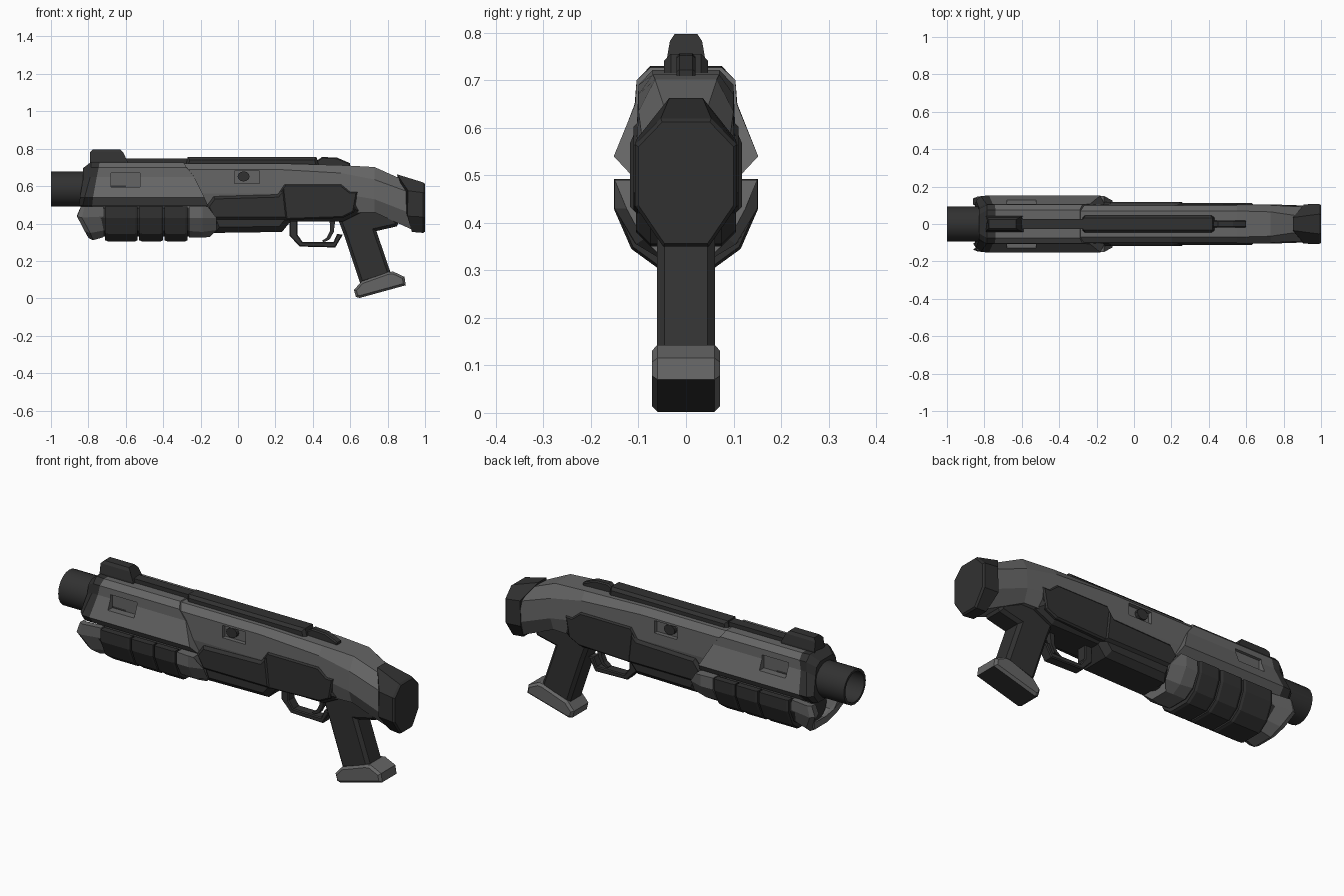
import bpy, bmesh, math


def material(name, v):
    m = bpy.data.materials.new(name)
    m.diffuse_color = (v, v, v, 1)
    return m


LIGHT = material("mid_grey_shell", 0.13)
DARK = material("charcoal_polymer", 0.031)


def finish(name, bm, mat):
    bmesh.ops.recalc_face_normals(bm, faces=bm.faces[:])
    me = bpy.data.meshes.new(name)
    bm.to_mesh(me)
    bm.free()
    me.materials.append(mat)
    ob = bpy.data.objects.new(name, me)
    bpy.context.collection.objects.link(ob)
    return ob


def loft(name, rings, mat):
    """Skin equal-length rings of points and cap both ends."""
    bm = bmesh.new()
    vs = [[bm.verts.new(p) for p in r] for r in rings]
    n = len(rings[0])
    for a, b in zip(vs, vs[1:]):
        for i in range(n):
            j = (i + 1) % n
            bm.faces.new((a[i], a[j], b[j], b[i]))
    bm.faces.new(vs[0])
    bm.faces.new(vs[-1])
    return finish(name, bm, mat)


def slab(name, profile, w, mat, bevel=0.0, y=0.0):
    """Side profile (x, z) extruded to +-w with chamfered rims."""
    bm = bmesh.new()
    a = [bm.verts.new((x, y - w, z)) for x, z in profile]
    b = [bm.verts.new((x, y + w, z)) for x, z in profile]
    n = len(a)
    caps = [bm.faces.new(a), bm.faces.new(b[::-1])]
    for i in range(n):
        bm.faces.new((a[i], b[i], b[(i + 1) % n], a[(i + 1) % n]))
    bmesh.ops.recalc_face_normals(bm, faces=bm.faces[:])
    if bevel:
        rim = list({e for f in caps for e in f.edges})
        bmesh.ops.bevel(bm, geom=rim, offset=bevel, segments=1,
                        affect='EDGES', clamp_overlap=True)
    return finish(name, bm, mat)


def sym(half):
    return half + [(-y, z) for y, z in reversed(half)]


def ring(xs, half):
    """Mirrored section; xs is one x or one per half-section point."""
    if not isinstance(xs, list):
        xs = [xs] * len(half)
    return [(x, y, z) for x, (y, z) in zip(xs + xs[::-1], sym(half))]


def circle(x, r, z, n=20):
    return [(x, r * math.cos(2 * math.pi * i / n), z + r * math.sin(2 * math.pi * i / n))
            for i in range(n)]


def smooth(ob):
    bpy.ops.object.select_all(action='DESELECT')
    ob.select_set(True)
    bpy.context.view_layer.objects.active = ob
    bpy.ops.object.shade_smooth_by_angle(angle=math.radians(35))


def cut_windows(ob, x0, x1, z0, z1, depth):
    """Cut a rectangular recess into both sides."""
    for s in (-1, 1):
        c = slab("cutter", [(x0, z0), (x1, z0), (x1, z1), (x0, z1)], 0.1, LIGHT,
                 y=s * (depth + 0.1))
        mod = ob.modifiers.new("window", 'BOOLEAN')
        mod.operation = 'DIFFERENCE'
        mod.object = c
        bpy.context.view_layer.objects.active = ob
        bpy.ops.object.modifier_apply(modifier=mod.name)
        bpy.data.objects.remove(c)


# Barrel and magazine tube
smooth(loft("barrel", [circle(-0.6, 0.093, 0.585), circle(-1, 0.093, 0.585),
                       circle(-1, 0.08, 0.585), circle(-0.7, 0.08, 0.585)], DARK))
smooth(loft("magazine_tube", [circle(-0.78, 0.075, 0.425), circle(-0.1, 0.075, 0.425)], DARK))

# Front housing with slanted rear edge, and its dark collar
house = [(0.075, 0.727), (0.104, 0.70), (0.107, 0.65), (0.152, 0.54), (0.11, 0.495)]
collar_x = [-0.74, -0.745, -0.755, -0.775, -0.78]
housing = loft("front_housing", [ring(collar_x, house),
                                 ring([-0.29, -0.275, -0.235, -0.18, -0.16], house)], LIGHT)
cut_windows(housing, -0.68, -0.525, 0.595, 0.67, 0.09)
loft("front_collar", [
    ring([-0.83, -0.83, -0.83, -0.845, -0.85],
         [(0.05, 0.695), (0.08, 0.675), (0.09, 0.63), (0.125, 0.54), (0.095, 0.497)]),
    ring([-0.785, -0.785, -0.79, -0.82, -0.83],
         [(0.075, 0.73), (0.104, 0.70), (0.108, 0.65), (0.15, 0.54), (0.11, 0.495)]),
    ring(collar_x, house)], DARK)

# Upper receiver running back into the stock
receiver = loft("receiver_and_stock", [
    ring(-0.30, [(0.07, 0.722), (0.10, 0.69), (0.105, 0.56), (0.09, 0.47)]),
    ring(0.20, [(0.07, 0.722), (0.10, 0.69), (0.105, 0.56), (0.09, 0.45)]),
    ring(0.55, [(0.07, 0.712), (0.10, 0.67), (0.105, 0.56), (0.09, 0.46)]),
    ring(0.73, [(0.065, 0.702), (0.10, 0.635), (0.105, 0.53), (0.08, 0.46)]),
    ring(0.935, [(0.035, 0.61), (0.09, 0.56), (0.098, 0.45), (0.05, 0.365)])], LIGHT)
cut_windows(receiver, -0.02, 0.115, 0.615, 0.68, 0.08)
for s in (-1, 1):
    pts = [(0.03 + 0.032 * math.cos(k * math.pi / 6), 0.652 + 0.027 * math.sin(k * math.pi / 6))
           for k in range(12)]
    slab("port_bolt", pts, 0.012, DARK, y=s * 0.086)

# Dark lower receiver and side panels, the forward one bulging further out
slab("lower_receiver", [(-0.18, 0.50), (-0.12, 0.35), (0.235, 0.355), (0.28, 0.41),
                        (0.56, 0.41), (0.66, 0.46), (0.64, 0.56), (-0.13, 0.545)],
     0.105, DARK, 0.03)
slab("forward_side_panel", [(-0.17, 0.49), (-0.13, 0.545), (0.21, 0.555), (0.25, 0.60),
                            (0.27, 0.42), (-0.13, 0.42)], 0.118, DARK, 0.014)
slab("rear_side_panel", [(0.18, 0.553), (0.21, 0.555), (0.25, 0.61), (0.55, 0.61),
                         (0.60, 0.57), (0.64, 0.57), (0.62, 0.46), (0.56, 0.43),
                         (0.27, 0.42), (0.18, 0.42)], 0.111, DARK, 0.008)

# Butt pad
loft("butt_pad", [
    ring([0.85, 0.91, 0.905, 0.93], [(0.035, 0.663), (0.105, 0.575), (0.105, 0.44), (0.045, 0.355)]),
    ring([0.99, 0.99, 0.99, 0.99], [(0.053, 0.62), (0.107, 0.565), (0.107, 0.435), (0.048, 0.35)]),
    ring(1.0, [(0.05, 0.612), (0.1, 0.56), (0.1, 0.437), (0.045, 0.356)])], DARK)

# Pistol grip with lighter cap and dark sole
slab("pistol_grip", [(0.53, 0.44), (0.54, 0.41), (0.57, 0.33), (0.655, 0.075), (0.82, 0.125),
                     (0.74, 0.36), (0.85, 0.385), (0.86, 0.41), (0.78, 0.47), (0.56, 0.50)],
     0.061, DARK, 0.016)
cap = slab("grip_cap", [(0.62, 0.045), (0.66, 0.09), (0.80, 0.14), (0.83, 0.143), (0.89, 0.115),
                        (0.897, 0.07), (0.65, 0.002), (0.63, 0.008)], 0.072, LIGHT, 0.012)
cap.data.materials.append(DARK)
for f in cap.data.polygons:
    f.material_index = int(f.normal.z < -0.9)

# Trigger guard and trigger
slab("trigger_guard", [(0.275, 0.42), (0.275, 0.335), (0.33, 0.277), (0.52, 0.272), (0.56, 0.34),
                       (0.53, 0.345), (0.51, 0.30), (0.345, 0.302), (0.318, 0.34), (0.318, 0.42)],
     0.028, DARK, 0.005)
slab("trigger", [(0.49, 0.42), (0.492, 0.36), (0.475, 0.325), (0.45, 0.308), (0.458, 0.30),
                 (0.49, 0.315), (0.512, 0.355), (0.52, 0.42)], 0.014, DARK)

# Pump: U-shaped shells around the magazine tube
OUTER = [(0.152, 0.492), (0.152, 0.43), (0.115, 0.345), (0.06, 0.305)]
INNER = [(0.116, 0.492), (0.116, 0.44), (0.09, 0.375), (0.045, 0.345)]


def shell_ring(xs, k=1.0):
    """U section scaled by k about the top edge; xs gives x per half point."""
    if not isinstance(xs, list):
        xs = [xs] * 4
    sec = sym(OUTER) + sym(INNER)[::-1]
    x8 = xs + xs[::-1]
    return [(x, y * k, 0.492 - (0.492 - z) * k) for x, (y, z) in zip(x8 + x8, sec)]


for i, (a, b) in enumerate([(-0.71, -0.537), (-0.528, -0.40), (-0.392, -0.27)]):
    loft("pump_segment_%d" % (i + 1), [shell_ring(a, 0.97), shell_ring(a + 0.012),
                                       shell_ring(b - 0.012), shell_ring(b, 0.97)], DARK)
core = [(y * 0.88, 0.48 - (0.492 - z) * 0.8) for y, z in OUTER]
loft("pump_core", [ring(-0.74, core), ring(-0.22, core)], DARK)
loft("pump_nose", [shell_ring([-0.84, -0.86, -0.82, -0.80], 0.9),
                   shell_ring([-0.82, -0.835, -0.79, -0.775], 0.97),
                   shell_ring(-0.718, 0.88)], LIGHT)
loft("pump_tail", [ring(-0.262, [(0.145, 0.49), (0.148, 0.43), (0.11, 0.36), (0.055, 0.325)]),
                   ring(-0.19, [(0.15, 0.49), (0.15, 0.43), (0.105, 0.355), (0.055, 0.325)]),
                   ring([-0.16, -0.115, -0.115, -0.15],
                        [(0.15, 0.49), (0.125, 0.43), (0.09, 0.365), (0.05, 0.328)])], LIGHT)

# Top rib and sights
slab("front_rib", [(-0.62, 0.70), (-0.62, 0.748), (-0.27, 0.748), (-0.27, 0.70)], 0.026, DARK)
slab("main_rib", [(-0.28, 0.70), (-0.27, 0.755), (0.42, 0.755), (0.435, 0.70)], 0.046, DARK, 0.014)
sight = [(0.024, 0.797), (0.034, 0.782), (0.042, 0.735), (0.042, 0.70)]
loft("front_sight", [ring([-0.775, -0.79, -0.79, -0.79], sight),
                     ring([-0.63, -0.615, -0.592, -0.59], sight)], DARK)
slab("rear_sight", [(0.41, 0.69), (0.42, 0.735), (0.45, 0.756), (0.53, 0.752),
                    (0.60, 0.722), (0.60, 0.69)], 0.02, DARK, 0.006)
